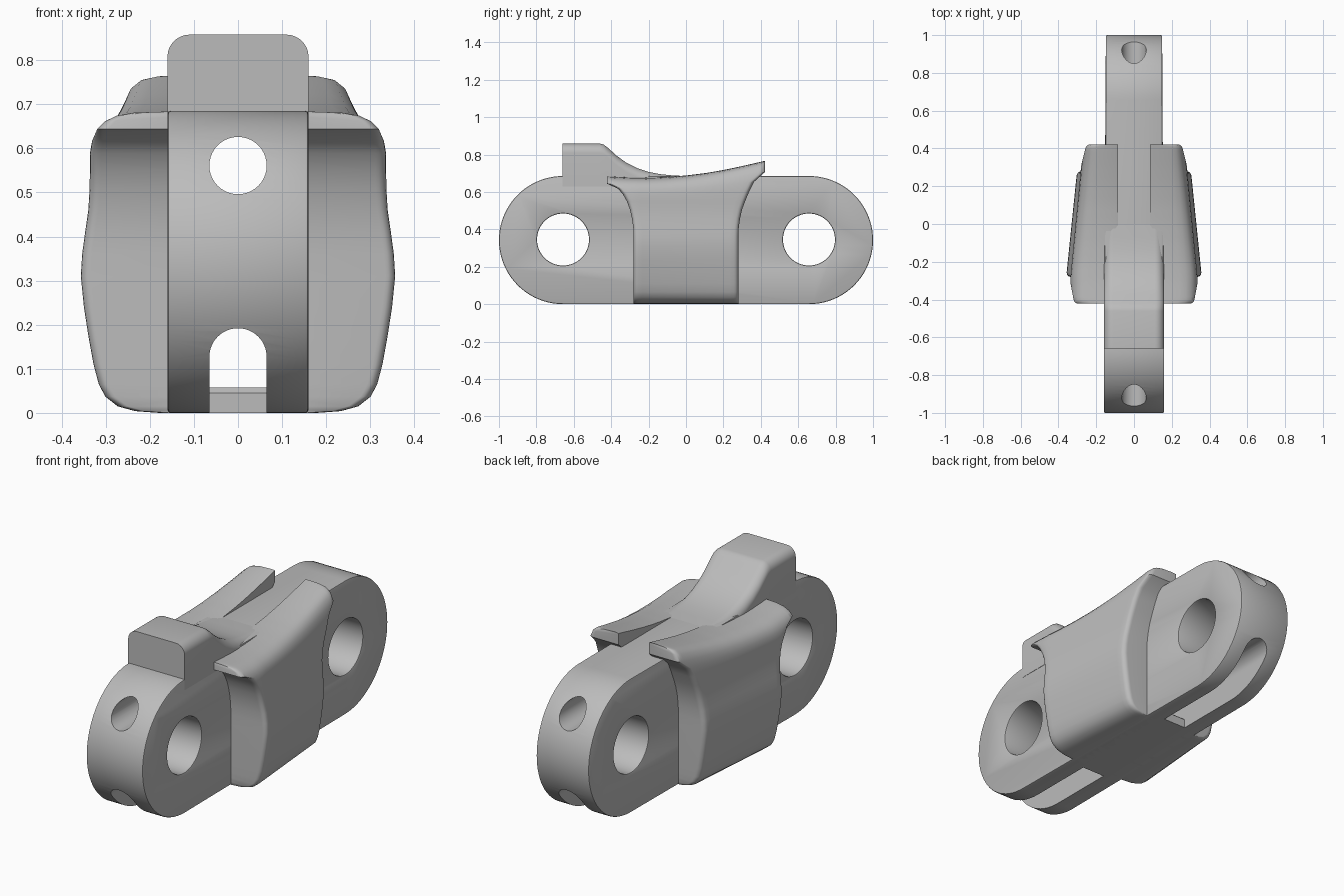
import bpy, bmesh
from math import pi, sin, cos, sqrt

if "Cube" in bpy.data.objects:
    bpy.data.objects.remove(bpy.data.objects["Cube"])

steel = bpy.data.materials.new("plain_grey")
steel.use_nodes = True
steel.diffuse_color = (0.5, 0.5, 0.5, 1)
steel.node_tree.nodes["Principled BSDF"].inputs["Base Color"].default_value = (0.5, 0.5, 0.5, 1)


def finish(name, bm):
    bmesh.ops.recalc_face_normals(bm, faces=bm.faces)
    mesh = bpy.data.meshes.new(name)
    bm.to_mesh(mesh)
    bm.free()
    mesh.materials.append(steel)
    obj = bpy.data.objects.new(name, mesh)
    bpy.context.collection.objects.link(obj)
    return obj


def activate(obj):
    bpy.ops.object.select_all(action='DESELECT')
    obj.select_set(True)
    bpy.context.view_layer.objects.active = obj


def smooth(obj, angle=0.6):
    activate(obj)
    bpy.ops.object.shade_smooth_by_angle(angle=angle)


def prism(name, points, place, low, high):
    """Extrude a 2D outline; place(a, b, depth) gives the 3D point."""
    bm = bmesh.new()
    ends = [[bm.verts.new(place(a, b, d)) for a, b in points] for d in (low, high)]
    for ring in ends:
        bm.faces.new(ring)
    n = len(points)
    for i in range(n):
        j = (i + 1) % n
        bm.faces.new((ends[0][i], ends[0][j], ends[1][j], ends[1][i]))
    return finish(name, bm)


def loft(name, rows, ribs=False):
    """Skin closed sections; ribs caps the ends with strips of matched pairs."""
    bm = bmesh.new()
    rings = [[bm.verts.new(p) for p in row] for row in rows]
    n = len(rings[0])
    for a, b in zip(rings, rings[1:]):
        for i in range(n):
            j = (i + 1) % n
            bm.faces.new((a[i], a[j], b[j], b[i]))
    for ring in (rings[0], rings[-1]):
        if ribs:
            for i in range(n // 2 - 1):
                bm.faces.new((ring[i], ring[i + 1], ring[n - 2 - i], ring[n - 1 - i]))
        else:
            bm.faces.new(ring)
    return finish(name, bm)


def arc(cx, cy, r, start, end, steps):
    return [(cx + r * cos(start + (end - start) * i / steps),
             cy + r * sin(start + (end - start) * i / steps)) for i in range(steps + 1)]


def lerp_table(table, x):
    for (x0, y0), (x1, y1) in zip(table, table[1:]):
        if x <= x1:
            return y0 + (y1 - y0) * max(0, (x - x0) / (x1 - x0))
    return table[-1][1]


def cut(target, cutter):
    cutter.hide_render = True
    mod = target.modifiers.new("cut", 'BOOLEAN')
    mod.operation, mod.solver, mod.object = 'DIFFERENCE', 'EXACT', cutter
    activate(target)
    bpy.ops.object.modifier_apply(modifier=mod.name)
    bpy.data.objects.remove(cutter)


def across(a, b, d):
    return (d, a, b)


def along(a, b, d):
    return (a, d, b)


# Link body: round-ended bar, a little thinner at the back
MID, END = 0.3425, 0.6575
outline = arc(END, MID, MID, -pi / 2, pi / 2, 40) + arc(-END, MID, MID, pi / 2, 3 * pi / 2, 40)
link = prism("link_body", outline,
             lambda y, z, d: (d * (0.16 if y < 0 else 0.149), y, z), -1, 1)

# Pin holes, then softened edges
for y in (-END, END):
    cut(link, prism("pin_cutter", arc(y, MID + 0.003, 0.139, 0, 2 * pi, 56)[:-1], across, -0.5, 0.5))
bevel = link.modifiers.new("soft_edges", 'BEVEL')
bevel.width, bevel.segments, bevel.limit_method, bevel.angle_limit = 0.007, 2, 'ANGLE', 0.9
activate(link)
bpy.ops.object.modifier_apply(modifier=bevel.name)

# Lengthwise bores: a round one above, an arched channel below
cut(link, prism("bore_cutter", arc(0, 0.561, 0.065, 0, 2 * pi, 40)[:-1], along, -1.2, 1.2))
channel = [(0.065, -0.1)] + arc(0, 0.127, 0.065, 0, pi, 24) + [(-0.065, -0.1)]
cut(link, prism("channel_cutter", channel, along, -1.2, 1.2))
smooth(link)

# Floor closing the middle of the channel
floor = prism("channel_floor", [(-0.31, 0), (0.31, 0), (0.31, 0.045), (0.295, 0.058),
                                (-0.295, 0.058), (-0.31, 0.045)], across, -0.067, 0.067)
smooth(floor)

# Raised stop with rounded shoulders and a swept tail
sweep = [(-0.66, 0.858), (-0.46, 0.858), (-0.44, 0.853), (-0.42, 0.838), (-0.37, 0.793),
         (-0.32, 0.757), (-0.26, 0.727), (-0.2, 0.707), (-0.14, 0.695), (-0.07, 0.688),
         (0.0, 0.685), (0.06, 0.68)]
rows = []
for y, top in sweep:
    shoulder = arc(0.11, top - 0.05, 0.05, 0, pi / 2, 8)
    section = [(0.16, 0.63)] + shoulder + [(-x, z) for x, z in reversed(shoulder)] + [(-0.16, 0.63)]
    rows.append([(x, y, z) for x, z in section])
smooth(loft("raised_stop", rows))

# Side wings: bulged skin, flared lips, rising to the back
skin = [(0.18, 0.0), (0.235, 0.004), (0.275, 0.015), (0.303, 0.037), (0.318, 0.065),
        (0.33, 0.11), (0.341, 0.17), (0.352, 0.24), (0.359, 0.31), (0.356, 0.36),
        (0.349, 0.41), (0.341, 0.46), (0.337, 0.51), (0.336, 0.55), (0.336, 0.59),
        (0.331, 0.62), (0.32, 0.645), (0.302, 0.664), (0.275, 0.677), (0.24, 0.683), (0.18, 0.685)]
ridge = [(-0.43, 0.684), (-0.3, 0.677), (-0.2, 0.676), (-0.1, 0.68), (0.0, 0.688),
         (0.1, 0.7), (0.2, 0.717), (0.3, 0.738), (0.43, 0.768)]
EDGE = 0.025


def reach(z):
    t = min(1, max(0, (z - 0.36) / 0.285))
    return 0.28 + 0.142 * (1 - sqrt(1 - t * t))


def wing_point(x, z, u, outer, side):
    far = reach(z)
    y = u * far
    gap = min(EDGE, far * (1 - abs(u)))
    if outer:
        taper = min(1, 1 - 0.16 * (y + 0.28) / 0.56)
        x = x * taper - (EDGE - sqrt(EDGE ** 2 - (EDGE - gap) ** 2))
    lift = lerp_table(ridge, y) - 0.685
    z += lift * min(1, max(0, (z - 0.57) / 0.1))
    return (side * x, y, z)


half = [i / 12 for i in range(12)] + [0.95, 0.965, 0.98, 0.99, 0.996, 1]
stations = [-u for u in reversed(half[1:])] + half
for side, name in ((1, "left_wing"), (-1, "right_wing")):
    rows = []
    for u in stations:
        row = [wing_point(x, z, u, True, side) for x, z in skin]
        row += [wing_point(0.1 if z > 0.684 else 0.086, z, u, False, side) for x, z in reversed(skin)]
        rows.append(row)
    smooth(loft(name, rows, ribs=True), 0.8)
